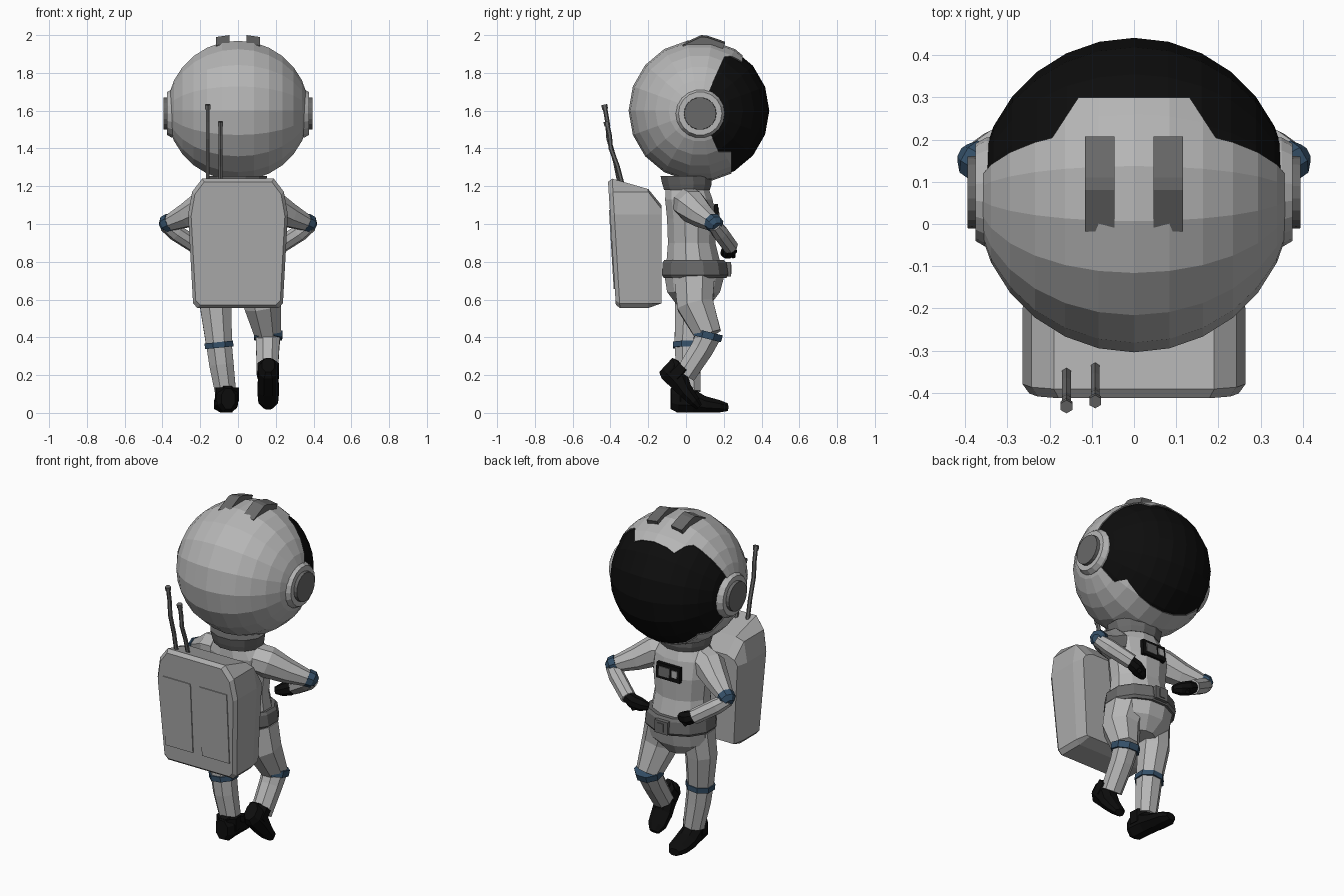
import bpy, bmesh, math
from mathutils import Vector, Matrix

if "Cube" in bpy.data.objects:
    bpy.data.objects.remove(bpy.data.objects["Cube"])


def material(name, rgb):
    m = bpy.data.materials.new(name)
    m.diffuse_color = (*rgb, 1)
    m.use_nodes = True
    m.node_tree.nodes["Principled BSDF"].inputs["Base Color"].default_value = m.diffuse_color
    return m


SUIT = material("suit light grey", (0.47, 0.47, 0.47))
PACK = material("pack grey", (0.41, 0.41, 0.41))
DARK = material("trim dark grey", (0.14, 0.14, 0.14))
BLACK = material("black", (0.004, 0.004, 0.004))
BLUE = material("joint blue", (0.035, 0.08, 0.14))


def finish(name, bm, *mats):
    bmesh.ops.recalc_face_normals(bm, faces=bm.faces)
    me = bpy.data.meshes.new(name)
    bm.to_mesh(me)
    bm.free()
    ob = bpy.data.objects.new(name, me)
    for m in mats:
        me.materials.append(m)
    bpy.context.collection.objects.link(ob)
    return ob


def skin(name, rings, mat, matrix=None):
    """Bridge a list of point rings and cap both ends."""
    bm = bmesh.new()
    vs = [[bm.verts.new(p) for p in r] for r in rings]
    n = len(rings[0])
    for a, b in zip(vs, vs[1:]):
        for i in range(n):
            j = (i + 1) % n
            bm.faces.new((a[i], a[j], b[j], b[i]))
    bm.faces.new(vs[0])
    bm.faces.new(vs[-1])
    if matrix:
        bm.transform(matrix)
    return finish(name, bm, mat)


def tube(name, pts, mat, ref=(1, 0, 0), n=8):
    """Tapered limb; each point is x, y, z, radius."""
    cs = [Vector(p[:3]) for p in pts]
    rings = []
    for i, c in enumerate(cs):
        d = (cs[min(i + 1, len(cs) - 1)] - cs[max(i - 1, 0)]).normalized()
        u = Vector(ref)
        u = (u - d * d.dot(u)).normalized()
        v = d.cross(u)
        angs = [2 * math.pi * (k + 0.5) / n for k in range(n)]
        rings.append([c + (u * math.cos(t) + v * math.sin(t)) * pts[i][3] for t in angs])
    return skin(name, rings, mat)


def stack(name, levels, mat, n=12):
    """Horizontal ellipses; each level is z, centre y, half width, half depth."""
    rings = [[(a * math.cos(2 * math.pi * (k + 0.5) / n),
               cy + b * math.sin(2 * math.pi * (k + 0.5) / n), z)
              for k in range(n)] for z, cy, a, b in levels]
    return skin(name, rings, mat)


def box(name, loc, size, mat, tilt=0):
    bm = bmesh.new()
    bmesh.ops.create_cube(bm, size=1)
    bm.transform(Matrix.Translation(loc) @ Matrix.Rotation(tilt, 4, 'X')
                 @ Matrix.Diagonal((*size, 1)))
    return finish(name, bm, mat)


# Helmet: shell cut open at the front, with a visor globe inside
CENTRE = Vector((0, 0.072, 1.6))


def globe(radius):
    bm = bmesh.new()
    bmesh.ops.create_uvsphere(bm, u_segments=18, v_segments=14, radius=radius)
    bm.transform(Matrix.Translation(CENTRE) @ Matrix.Rotation(math.pi / 2, 4, 'Y'))
    return bm


def keep_shell(p):
    ax, dz = abs(p.x), p.z - 1.6
    if p.y < 0.075 + 0.45 * abs(dz):
        return True
    if dz > 0.15 and p.y < 0.30 and ax < 0.19 - 0.65 * (p.y - 0.21):
        return True                                     # brow tab
    return dz < -0.22 and p.y < 0.24                    # chin tabs


shell = globe(0.376)
planes = [((0, 0.075, 1.6), (0, 1, -0.45)), ((0, 0.075, 1.6), (0, 1, 0.45)),
          ((0, 0.30, 0), (0, 1, 0)), ((0, 0.24, 0), (0, 1, 0)), ((0, 0, 1.38), (0, 0, 1)),
          ((0.19, 0.21, 0), (1, 0.65, 0)), ((-0.19, 0.21, 0), (-1, 0.65, 0))]
for co, no in planes:
    bmesh.ops.bisect_plane(shell, geom=shell.verts[:] + shell.edges[:] + shell.faces[:],
                           plane_co=co, plane_no=Vector(no).normalized())
bmesh.ops.delete(shell, geom=[f for f in shell.faces
                              if not keep_shell(f.calc_center_median())], context='FACES')
shell_ob = finish("helmet_shell", shell, SUIT, DARK)
sol = shell_ob.modifiers.new("thickness", 'SOLIDIFY')
sol.thickness = 0.02
sol.offset = -1
sol.material_offset_rim = 1

visor = globe(0.369)
bmesh.ops.delete(visor, geom=[f for f in visor.faces
                              if f.calc_center_median().y < 0.06], context='FACES')
finish("visor", visor, BLACK)

# Ear discs and the two crest strips
for side, s in (("left", -1), ("right", 1)):
    tube(side + "_ear_ring", [(s * 0.31, 0.075, 1.585, 0.13), (s * 0.35, 0.075, 1.585, 0.13),
                              (s * 0.376, 0.075, 1.585, 0.115)], SUIT, (0, 0, 1), 18)
    tube(side + "_ear_disc", [(s * 0.36, 0.075, 1.585, 0.087), (s * 0.395, 0.075, 1.585, 0.085)],
         DARK, (0, 0, 1), 18)
    prof = [(-0.018, 1.955), (0.08, 2.0), (0.11, 1.998), (0.207, 1.965),
            (0.19, 1.93), (0.095, 1.95), (-0.01, 1.92)]
    skin(side + "_crest_strip",
         [[(s * x, y, z - 0.01 * (x > 0.1)) for y, z in prof] for x in (0.046, 0.116)], DARK)

# Collar, torso, belt and hips
stack("collar", [(1.18, 0.005, 0.14, 0.125), (1.21, 0.005, 0.15, 0.135),
                 (1.255, 0.0, 0.16, 0.14)], DARK)
stack("torso", [(0.78, 0.04, 0.18, 0.15), (0.9, 0.03, 0.165, 0.13), (1.03, 0.03, 0.18, 0.135),
                (1.13, 0.015, 0.18, 0.13), (1.2, 0.005, 0.12, 0.115)], SUIT)
stack("belt", [(0.715, 0.048, 0.198, 0.172), (0.73, 0.048, 0.208, 0.182),
               (0.795, 0.045, 0.2, 0.175), (0.81, 0.043, 0.188, 0.163)], DARK)
stack("hips", [(0.57, 0.04, 0.09, 0.09), (0.64, 0.04, 0.185, 0.145),
               (0.73, 0.045, 0.195, 0.165)], SUIT)
box("buckle", (0, 0.225, 0.76), (0.085, 0.024, 0.075), DARK)
box("buckle_plate", (0, 0.238, 0.76), (0.035, 0.008, 0.05), DARK)

# Chest control panel
box("chest_panel", (0, 0.16, 1.06), (0.155, 0.022, 0.09), BLACK, 0.05)
box("panel_screen", (0.022, 0.172, 1.06), (0.07, 0.008, 0.055), DARK, 0.05)
box("panel_button", (-0.045, 0.172, 1.062), (0.035, 0.008, 0.04), PACK, 0.05)

# Arms bent with hands on the waist
for side, s in (("left", -1), ("right", 1)):
    tube(side + "_upper_arm", [(s * 0.11, 0.01, 1.11, 0.085), (s * 0.18, 0.03, 1.095, 0.088),
                               (s * 0.27, 0.085, 1.045, 0.068), (s * 0.375, 0.15, 1.0, 0.042)],
         SUIT, (0, 0, 1))
    tube(side + "_elbow", [(s * 0.358, 0.14, 1.01, 0.05), (s * 0.385, 0.156, 0.997, 0.047),
                           (s * 0.402, 0.165, 0.985, 0.026)], BLUE, (0, 0, 1))
    tube(side + "_forearm", [(s * 0.385, 0.15, 0.995, 0.036), (s * 0.33, 0.18, 0.955, 0.045),
                             (s * 0.215, 0.235, 0.88, 0.043)], SUIT, (0, 0, 1))
    tube(side + "_glove", [(s * 0.225, 0.232, 0.885, 0.034), (s * 0.185, 0.232, 0.865, 0.04),
                           (s * 0.14, 0.218, 0.85, 0.036), (s * 0.105, 0.2, 0.842, 0.02)],
         BLACK, (0, 0, 1))
    tube(side + "_thumb", [(s * 0.19, 0.24, 0.86, 0.018), (s * 0.165, 0.252, 0.825, 0.012)],
         BLACK, n=6)

# Legs: left one straight, right one bent with the heel raised
tube("left_thigh", [(-0.1, 0.035, 0.7, 0.1), (-0.118, 0.025, 0.56, 0.09),
                    (-0.1, 0.008, 0.36, 0.074)], SUIT)
tube("left_shin", [(-0.1, 0.008, 0.36, 0.073), (-0.088, 0.01, 0.26, 0.07),
                   (-0.066, 0.022, 0.11, 0.06)], SUIT)
tube("left_knee_band", [(-0.102, 0.008, 0.375, 0.082), (-0.099, 0.008, 0.345, 0.082)], BLUE)
tube("right_thigh", [(0.1, 0.045, 0.7, 0.115), (0.132, 0.05, 0.57, 0.105),
                     (0.16, 0.12, 0.41, 0.074)], SUIT)
tube("right_shin", [(0.16, 0.125, 0.42, 0.07), (0.157, 0.085, 0.34, 0.066),
                    (0.155, -0.005, 0.2, 0.06)], SUIT)
tube("right_knee_band", [(0.16, 0.122, 0.428, 0.082), (0.16, 0.113, 0.392, 0.08)], BLUE)


# Boots: cross-sections along the foot plus a short ankle cuff
def boot(name, matrix):
    rings = []
    for y, zc, w, h in ((-0.08, 0.075, 0.036, 0.055), (-0.045, 0.072, 0.056, 0.07),
                        (0.035, 0.065, 0.058, 0.063), (0.1, 0.045, 0.062, 0.044),
                        (0.18, 0.035, 0.056, 0.032), (0.222, 0.03, 0.03, 0.02)):
        rings.append([(w * math.cos(math.pi * (k + 0.5) / 4) * 1.08, y,
                       zc + h * math.sin(math.pi * (k + 0.5) / 4) * 1.08) for k in range(8)])
    skin(name, rings, BLACK, matrix)
    cuff = [[(0.066 * math.cos(math.pi * (k + 0.5) / 4),
              -0.005 + 0.068 * math.sin(math.pi * (k + 0.5) / 4), z)
             for k in range(8)] for z in (0.06, 0.135)]
    skin(name + "_cuff", cuff, BLACK, matrix)


boot("left_boot", Matrix.Translation((-0.058, 0, 0)) @ Matrix.Rotation(0.08, 4, 'Z'))
boot("right_boot", Matrix.Translation((0.16, -0.1, 0.152))
     @ Matrix.Rotation(math.radians(-43), 4, 'X') @ Matrix.Scale(0.93, 4))

# Backpack: mirrored outline swept from the rear chamfer to the body side
half = [(0.19, 1.24), (0.243, 1.17), (0.264, 1.05), (0.238, 0.58), (0.215, 0.555)]
outline = half + [(-x, z) for x, z in reversed(half)]


def rear_y(z):
    return -0.372 - 0.06 * (z - 0.56)


pack = [[(x * 0.94, rear_y(z), 0.9 + (z - 0.9) * 0.95) for x, z in outline],
        [(x, rear_y(z) + 0.022, z) for x, z in outline],
        [(x, -0.2, min(z, 1.185)) for x, z in outline],
        [(x * 0.94, -0.13, max(0.58, min(z, 1.08 + 0.02 * (abs(x) < 0.2)))) for x, z in outline]]
skin("backpack", pack, PACK)
for side, s in (("left", -1), ("right", 1)):
    box(side + "_pack_panel", (s * 0.12, -0.391, 0.865), (0.18, 0.009, 0.42), PACK, 0.06)

# Two bent antennas with tip caps
for name, x, dy, top in (("tall", -0.16, 0, 1.62), ("short", -0.092, 0.012, 1.53)):
    h = top - 1.22
    bend = ((0, -0.352), (0.28, -0.375), (0.58, -0.41), (0.8, -0.416), (1, -0.43))
    pts = [(x, y + dy, 1.22 + t * h, 0.012) for t, y in bend]
    tube(name + "_antenna", pts, DARK, n=6)
    tube(name + "_antenna_tip", [(x, -0.428 + dy, top - 0.012, 0.016),
                                 (x, -0.433 + dy, top + 0.012, 0.016)], DARK, n=6)
